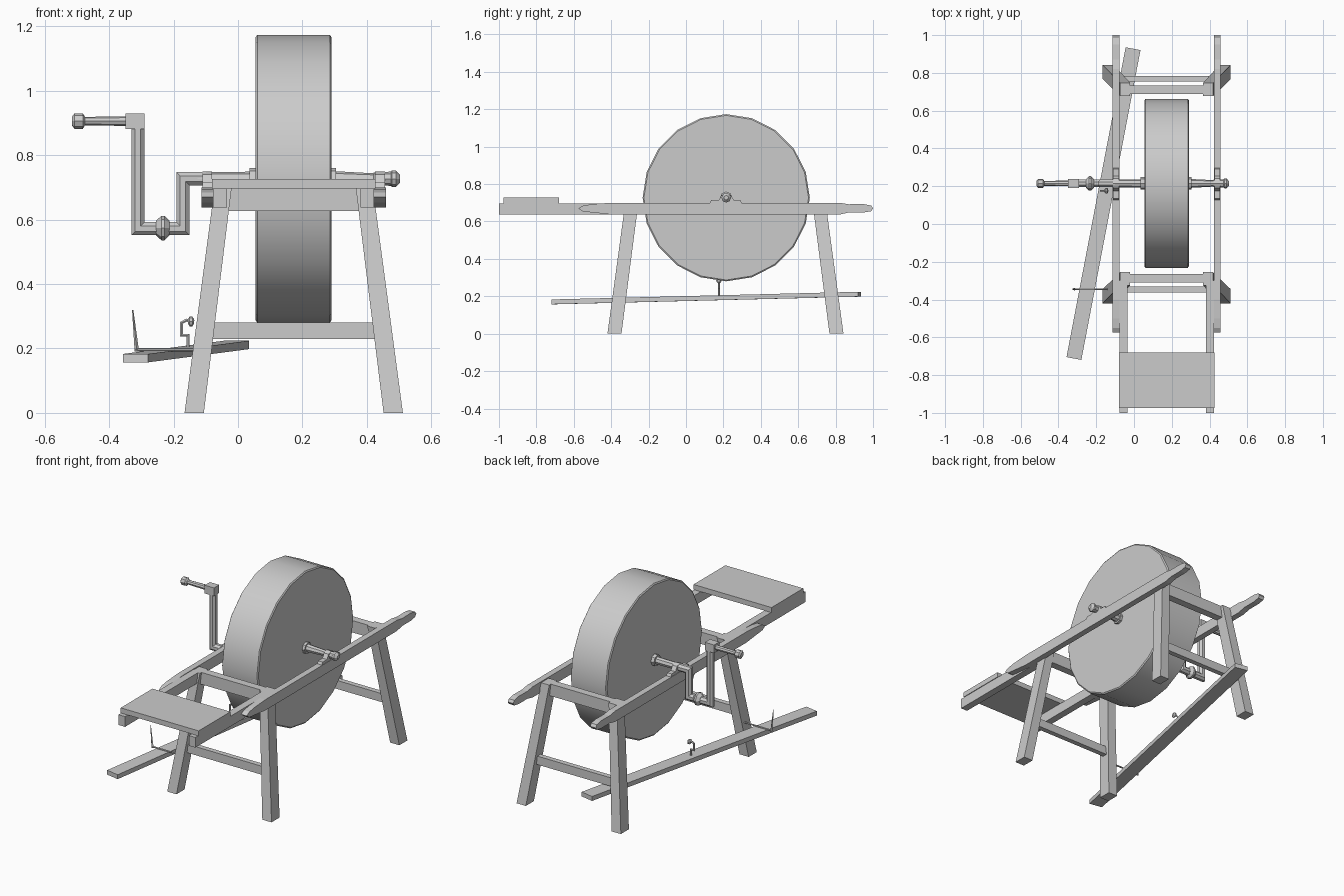
import bpy, bmesh
from math import sin, cos, pi, tau
from mathutils import Vector

if "Cube" in bpy.data.objects:
    bpy.data.objects.remove(bpy.data.objects["Cube"])

CX, CY = 0.173, 0.211      # frame symmetry planes
AY, AZ = 0.215, 0.727      # axle position


def build(name, verts, faces, smooth=False):
    bm = bmesh.new()
    vs = [bm.verts.new(v) for v in verts]
    for f in faces:
        bm.faces.new([vs[i] for i in f])
    bmesh.ops.recalc_face_normals(bm, faces=bm.faces)
    me = bpy.data.meshes.new(name)
    bm.to_mesh(me)
    bm.free()
    ob = bpy.data.objects.new(name, me)
    bpy.context.collection.objects.link(ob)
    if smooth:
        bpy.context.view_layer.objects.active = ob
        ob.select_set(True)
        bpy.ops.object.shade_smooth_by_angle(angle=0.6)
        ob.select_set(False)
    return ob


def rings(name, loops, smooth=False):
    """Skin closed loops of equal size, capped at both ends."""
    n = len(loops[0])
    verts = [v for l in loops for v in l]
    faces = [(k * n + i, k * n + (i + 1) % n, (k + 1) * n + (i + 1) % n, (k + 1) * n + i)
             for k in range(len(loops) - 1) for i in range(n)]
    faces += [tuple(range(n)), tuple(range(len(verts) - n, len(verts)))]
    return build(name, verts, faces, smooth)


def rect(x0, x1, y0, y1, z):
    return [(x0, y0, z), (x1, y0, z), (x1, y1, z), (x0, y1, z)]


def box(name, x0, x1, y0, y1, z0, z1):
    return rings(name, [rect(x0, x1, y0, y1, z0), rect(x0, x1, y0, y1, z1)])


def prism_x(name, prof, x0, x1):
    return rings(name, [[(x, y, z) for y, z in prof] for x in (x0, x1)])


def lathe_x(name, prof, n, y=AY, z=AZ, smooth=False):
    """Turned part along x from (x, radius) pairs."""
    return rings(name, [[(x, y + r * sin(tau * i / n), z + r * cos(tau * i / n))
                         for i in range(n)] for x, r in prof], smooth)


def tube(name, path, r, n, y):
    """Mitred bar along an x-z path."""
    p = [Vector(q) for q in path]
    loops = []
    for i, q in enumerate(p):
        a = (q - p[max(i - 1, 0)]).normalized() if i else (p[1] - q).normalized()
        b = (p[i + 1] - q).normalized() if i < len(p) - 1 else a
        m = Vector((-(a + b).y, (a + b).x)).normalized()
        m /= max(0.4, m.dot(Vector((-a.y, a.x))))
        loop = []
        for k in range(n):
            t = tau * (k + 0.5) / n
            loop.append((q.x + m.x * r * cos(t), y + r * sin(t), q.y + m.y * r * cos(t)))
        loops.append(loop)
    return rings(name, loops)


def sides(v0, v1, s):
    """Mirror an interval across the frame's x centre when s is -1."""
    return (v0, v1) if s > 0 else (2 * CX - v1, 2 * CX - v0)


# Grinding stone with chamfered rims
lathe_x("grindstone", [(0.055, 0.44), (0.06, 0.447), (0.285, 0.447), (0.29, 0.44)], 20, smooth=True)

# Long side rails with handle-shaped ends, seat rails and bearing blocks
rail = [(-.575, .67), (-.55, .685), (-.5, .693), (-.4, .70), (.82, .70), (.87, .692), (.95, .693),
        (.99, .685), (1, .67), (.99, .655), (.95, .648), (.87, .648), (.82, .637), (-.4, .637),
        (-.5, .648), (-.55, .653)]
bearing = [(.125, .695), (.135, .715), (.175, .715), (.19, .74), (.215, .75), (.24, .74),
           (.255, .715), (.29, .715), (.30, .695)]
for s, side in ((1, "left"), (-1, "right")):
    prism_x(side + "_rail", rail, *sides(-.113, -.077, s))
    prism_x(side + "_bearing", bearing, *sides(-.11, -.08, s))
    box(side + "_seat_rail", *sides(-.077, -.034, s), -1, -.3, .637, .697)

# Seat board
box("seat", -.08, .427, -.975, -.68, .697, .727)


# Splayed legs, upper beams and lower stretchers at both ends
def ends(y0, y1, e):
    return (y0, y1) if e > 0 else (2 * CY - y1, 2 * CY - y0)


for e, end in ((1, "front"), (-1, "back")):
    for s, side in ((1, "left"), (-1, "right")):
        rings(f"{end}_{side}_leg", [rect(*sides(-.166, -.106, s), *ends(-.42, -.345, e), 0),
                                    rect(*sides(-.073, -.02, s), *ends(-.325, -.255, e), .697)])
    box(end + "_upper_beam", -.05, 2 * CX + .05, *ends(-.31, -.265, e), .627, .697)
    lo, hi = sides(-.1, 0, 1)[0], sides(-.1, 0, -1)[1]
    box(end + "_stretcher", lo, hi, *ends(-.362, -.332, e), .23, .28)

# Axle with collars and end knob
lathe_x("axle", [(-.16, .02), (.05, .022), (.29, .024), (.42, .017), (.422, .02), (.475, .022),
                 (.478, .026), (.49, .026), (.503, .012)], 8)
for x0, x1, side in ((.035, .06, "left"), (.285, .305, "right")):
    lathe_x(side + "_collar", [(x0, .033), (x1, .033)], 8)

# Cranked handle: bar, socket, grip and connecting ring
tube("crank", [(-.1, .727), (-.171, .727), (-.171, .572), (-.311, .572), (-.311, .925)], .022, 8, AY)
box("crank_socket", -.35, -.29, AY - .024, AY + .024, .882, .93)
lathe_x("grip", [(-.515, .014), (-.508, .024), (-.482, .024), (-.475, .013), (-.35, .015),
                 (-.335, .018)], 8, z=.906)
lathe_x("crank_ring", [(-.255, .022), (-.238, .038), (-.228, .038), (-.212, .022)], 8, z=.574)

# Treadle plank lying diagonally and sloping up to the back
a, b = Vector((-.318, -.712, .17)), Vector((-.005, .928, .211))
w = Vector((b.y - a.y, a.x - b.x, 0)).normalized() * .04
h = Vector((0, 0, .013))
rings("treadle", [[c - w - h, c + w - h, c + w + h, c - w + h] for c in (a, b)])

# Hook and eye on the treadle
tube("treadle_hook", [(-.136, .284), (-.16, .288), (-.175, .28), (-.175, .241), (-.155, .241),
                      (-.155, .2)], .005, 6, .176)
lathe_x("hook_eye", [(-.155, .008), (-.15, .015), (-.142, .015), (-.137, .008)], 8, .176, .284)

# Upright spike and cross pin near the front of the treadle
rings("spike", [[(-.314 - .1 * (z - .19) + r * cos(t), -.345 + r * sin(t), z)
                 for t in (0, pi / 2, pi, 1.5 * pi)] for z, r in ((.19, .007), (.32, .002))])
lathe_x("cross_pin", [(-.318, .005), (-.12, .005)], 6, -.345, .196)
